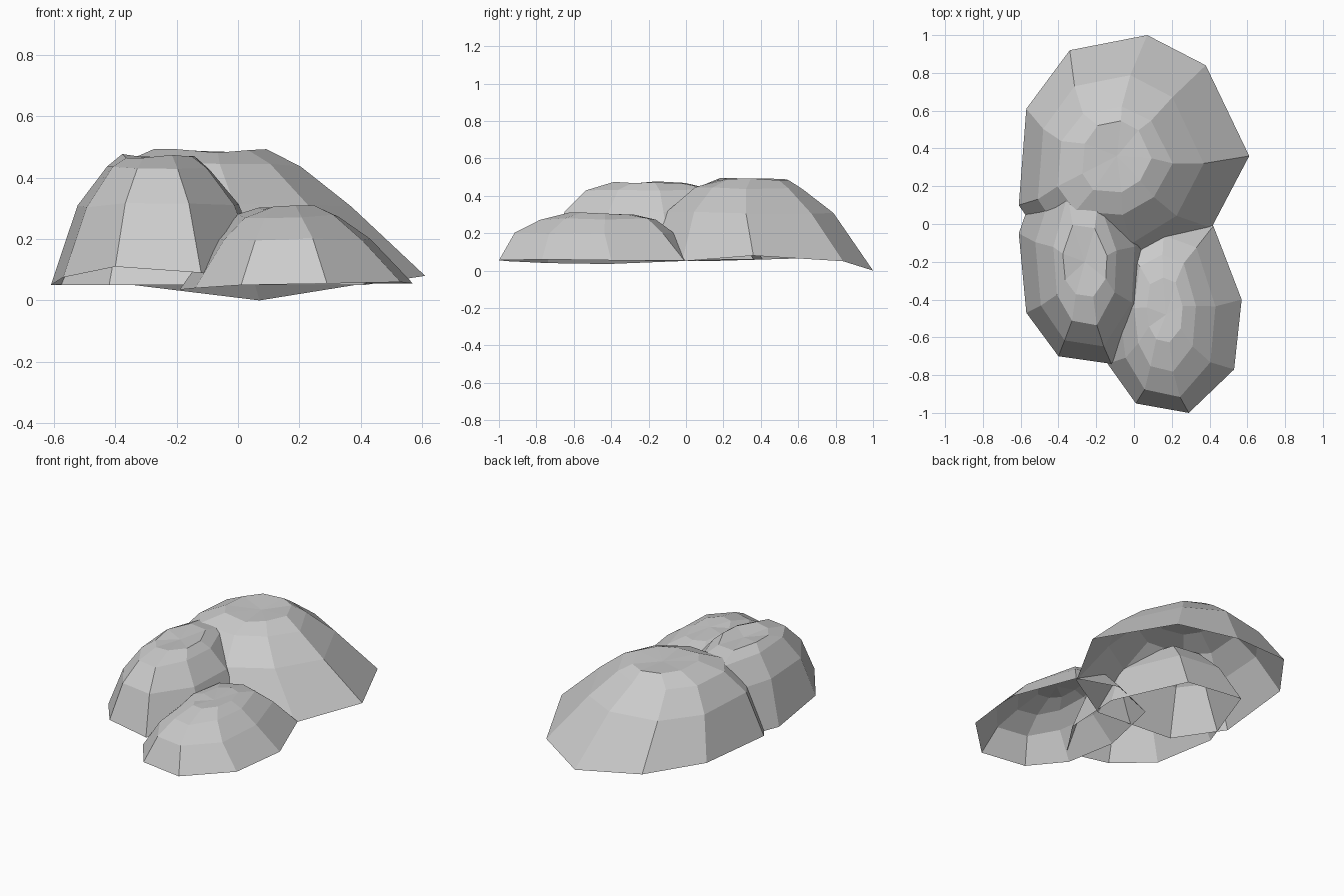
import bpy, bmesh, random

random.seed(4)


def boulder(name, centre, peak, base, profile):
    """Open-bottomed faceted dome: base outline scaled (sx, sy) and moved to (ox, oy, z) per ring."""
    cx, cy = centre
    bm = bmesh.new()
    rings = [[bm.verts.new(p) for p in base]]
    for sx, sy, ox, oy, z in profile:
        rings.append([bm.verts.new((ox + (x - cx) * sx,
                                    oy + (y - cy) * sy,
                                    z + random.uniform(-0.008, 0.008)))
                      for x, y, _ in base])
    tip = bm.verts.new(peak)
    n = len(base)
    for low, high in zip(rings, rings[1:]):
        for i in range(n):
            j = (i + 1) % n
            bm.faces.new((low[i], low[j], high[j], high[i]))
    for i in range(n):
        bm.faces.new((rings[-1][i], rings[-1][(i + 1) % n], tip))
    mesh = bpy.data.meshes.new(name)
    bm.to_mesh(mesh)
    bm.free()
    obj = bpy.data.objects.new(name, mesh)
    bpy.context.collection.objects.link(obj)
    return obj


# Large boulder at the back, its crown leaning left
boulder("back_boulder", (0.0, 0.40), (-0.09, 0.36, 0.478),
        [(0.61, 0.36, 0.08), (0.38, 0.84, 0.05), (0.07, 1.0, 0.0),
         (-0.34, 0.92, 0.05), (-0.57, 0.61, 0.065), (-0.61, 0.10, 0.05),
         (-0.42, -0.18, 0.05), (0.08, -0.22, 0.05), (0.41, -0.02, 0.05)],
        [(0.72, 0.73, -0.07, 0.35, 0.31),
         (0.50, 0.47, -0.10, 0.34, 0.44),
         (0.30, 0.31, -0.09, 0.36, 0.488)])

# Steep boulder at the front left, running back under the large one
boulder("left_boulder", (-0.255, -0.18), (-0.26, -0.20, 0.46),
        [(0.10, -0.08, 0.06), (-0.10, 0.36, 0.06), (-0.45, 0.41, 0.06),
         (-0.61, -0.05, 0.05), (-0.57, -0.47, 0.075), (-0.40, -0.70, 0.11),
         (-0.12, -0.74, 0.09), (0.08, -0.45, 0.06)],
        [(0.74, 0.80, -0.26, -0.20, 0.31),
         (0.47, 0.60, -0.26, -0.20, 0.43),
         (0.33, 0.33, -0.26, -0.20, 0.472)])

# Low boulder at the front right
boulder("right_boulder", (0.18, -0.48), (0.17, -0.48, 0.303),
        [(0.57, -0.40, 0.055), (0.42, -0.01, 0.055), (0.16, 0.07, 0.06),
         (-0.12, -0.04, 0.05), (-0.19, -0.42, 0.035), (-0.14, -0.74, 0.04),
         (0.01, -0.95, 0.05), (0.29, -1.0, 0.055), (0.53, -0.77, 0.06)],
        [(0.67, 0.80, 0.17, -0.50, 0.20),
         (0.43, 0.58, 0.16, -0.48, 0.275),
         (0.25, 0.32, 0.16, -0.46, 0.303)])
